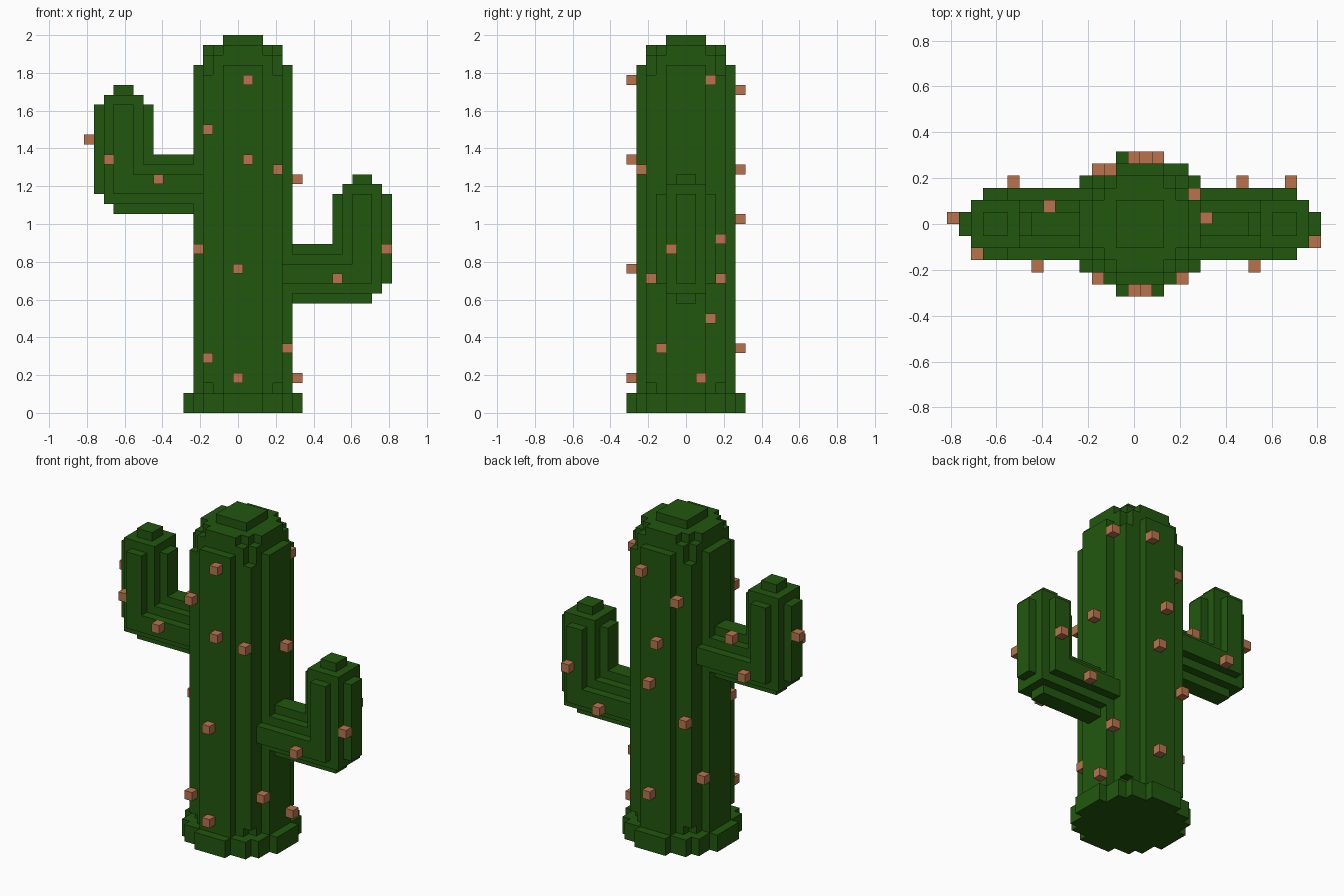
import bpy, bmesh

if "Cube" in bpy.data.objects:
    bpy.data.objects.remove(bpy.data.objects["Cube"], do_unlink=True)

V = 2 / 38        # edge of one block
CX = 0.5          # trunk axis, in blocks


def make_material(name, rgb):
    mat = bpy.data.materials.new(name)
    mat.use_nodes = True
    mat.diffuse_color = (*rgb, 1)
    mat.node_tree.nodes["Principled BSDF"].inputs["Base Color"].default_value = (*rgb, 1)
    return mat


GREEN = make_material("cactus green", (0.016, 0.095, 0.0045))
TAN = make_material("spine tan", (0.485, 0.175, 0.076))


def add_object(name, bm, mat):
    bmesh.ops.recalc_face_normals(bm, faces=bm.faces)
    bmesh.ops.scale(bm, vec=(V, V, V), verts=bm.verts)
    mesh = bpy.data.meshes.new(name)
    bm.to_mesh(mesh)
    bm.free()
    mesh.materials.append(mat)
    obj = bpy.data.objects.new(name, mesh)
    bpy.context.collection.objects.link(obj)
    return obj


def extrude_profile(bm, points, vec):
    """Closed polygon pushed along vec to make a solid."""
    face = bm.faces.new([bm.verts.new(p) for p in points])
    out = bmesh.ops.extrude_face_region(bm, geom=[face], use_keep_orig=True)
    verts = [g for g in out["geom"] if isinstance(g, bmesh.types.BMVert)]
    bmesh.ops.translate(bm, vec=vec, verts=verts)


def add_box(bm, lo, hi):
    x0, y0, z0 = lo
    x1, y1, z1 = hi
    extrude_profile(bm, [(x0, y0, z0), (x1, y0, z0), (x1, y1, z0), (x0, y1, z0)],
                    (0, 0, z1 - z0))


def stepped_outline(corners):
    """Stair-stepped round outline from the outer corners of one quarter."""
    quarter = []
    for i, (x, y) in enumerate(corners):
        quarter.append((x, y))
        if i + 1 < len(corners):
            quarter.append((x, corners[i + 1][1]))
    pts = []
    for sx, sy in ((1, 1), (1, -1), (-1, -1), (-1, 1)):
        part = [(sx * x, sy * y) for x, y in quarter]
        pts += part if sx * sy > 0 else part[::-1]
    return pts


def layered_part(name, layers):
    bm = bmesh.new()
    for z0, z1, corners in layers:
        pts = [(x + CX, y, z0) for x, y in stepped_outline(corners)]
        extrude_profile(bm, pts, (0, 0, z1 - z0))
    return add_object(name, bm, GREEN)


# Trunk, foot and domed top
NOTCHED = [(2, 5), (3, 4), (4, 3), (5, 2)]
layered_part("foot", [(0, 2, [(2, 6), (4, 5), (5, 4), (6, 2)])])
layered_part("trunk", [(2, 3, NOTCHED),
                       (3, 34, [(2, 5), (4, 4), (5, 2)]),
                       (34, 35, NOTCHED)])
layered_part("trunk_top", [(35, 36, [(3, 4), (4, 3)]),
                           (36, 37, [(2, 4), (3, 3), (4, 2)]),
                           (37, 38, [(2, 2)])])


# Bent arms: three nested L-shaped slabs and a stepped cap
def arm(name, side, xc, zc, top):
    bm = bmesh.new()
    root = CX + side * 3.5          # end buried in the trunk
    for w in (1, 2, 3):
        outer, inner = xc + side * w, xc - side * w
        if w == 3:                  # stepped elbow
            elbow = [(xc + side, zc - 3), (xc + side, zc - 2), (xc + side * 2, zc - 2),
                     (xc + side * 2, zc - 1), (outer, zc - 1)]
        else:
            elbow = [(outer, zc - w)]
        ell = [(root, zc - w)] + elbow + [(outer, top), (inner, top),
                                          (inner, zc + w), (root, zc + w)]
        half = 4 - w
        extrude_profile(bm, [(x, -half, z) for x, z in ell], (0, 2 * half, 0))
    add_box(bm, (xc - 2, -2, top), (xc + 2, 2, top + 1))
    add_box(bm, (xc - 1, -1, top + 1), (xc + 1, 1, top + 2))
    return add_object(name, bm, GREEN)


arm("right_arm", -1, -11.5, 23, 31)
arm("left_arm", 1, 12.5, 14, 22)


# Spines: single blocks given by their centres
def spines(name, centres):
    bm = bmesh.new()
    for x, y, z in centres:
        add_box(bm, (x - .5, y - .5, z - .5), (x + .5, y + .5, z + .5))
    return add_object(name, bm, TAN)


spines("front_spines", [(1, -5.5, 33.5), (1, -5.5, 25.5), (0, -5.5, 14.5), (0, -5.5, 3.5),
                        (-3, -4.5, 28.5), (4, -4.5, 24.5), (-3, -4.5, 5.5)])
spines("back_spines", [(2, 5.5, 32.5), (0, 5.5, 24.5), (1, 5.5, 19.5), (1, 5.5, 6.5),
                       (-2, 4.5, 29.5), (-3, 4.5, 15.5)])
spines("side_spines", [(5, -2.5, 6.5), (6, 1.5, 3.5), (6, 0.5, 23.5), (5, 2.5, 33.5),
                       (5, 2.5, 9.5), (-4, -2.5, 16.5), (-4, 2.5, 8.5)])
spines("right_arm_spines", [(-15, 0.5, 27.5), (-13, -2.5, 25.5), (-8, -3.5, 23.5),
                            (-10, 3.5, 22.5), (-7, 1.5, 25.5)])
spines("left_arm_spines", [(10, -3.5, 13.5), (15, -1.5, 16.5), (9, 3.5, 13.5),
                           (13, 3.5, 17.5)])
